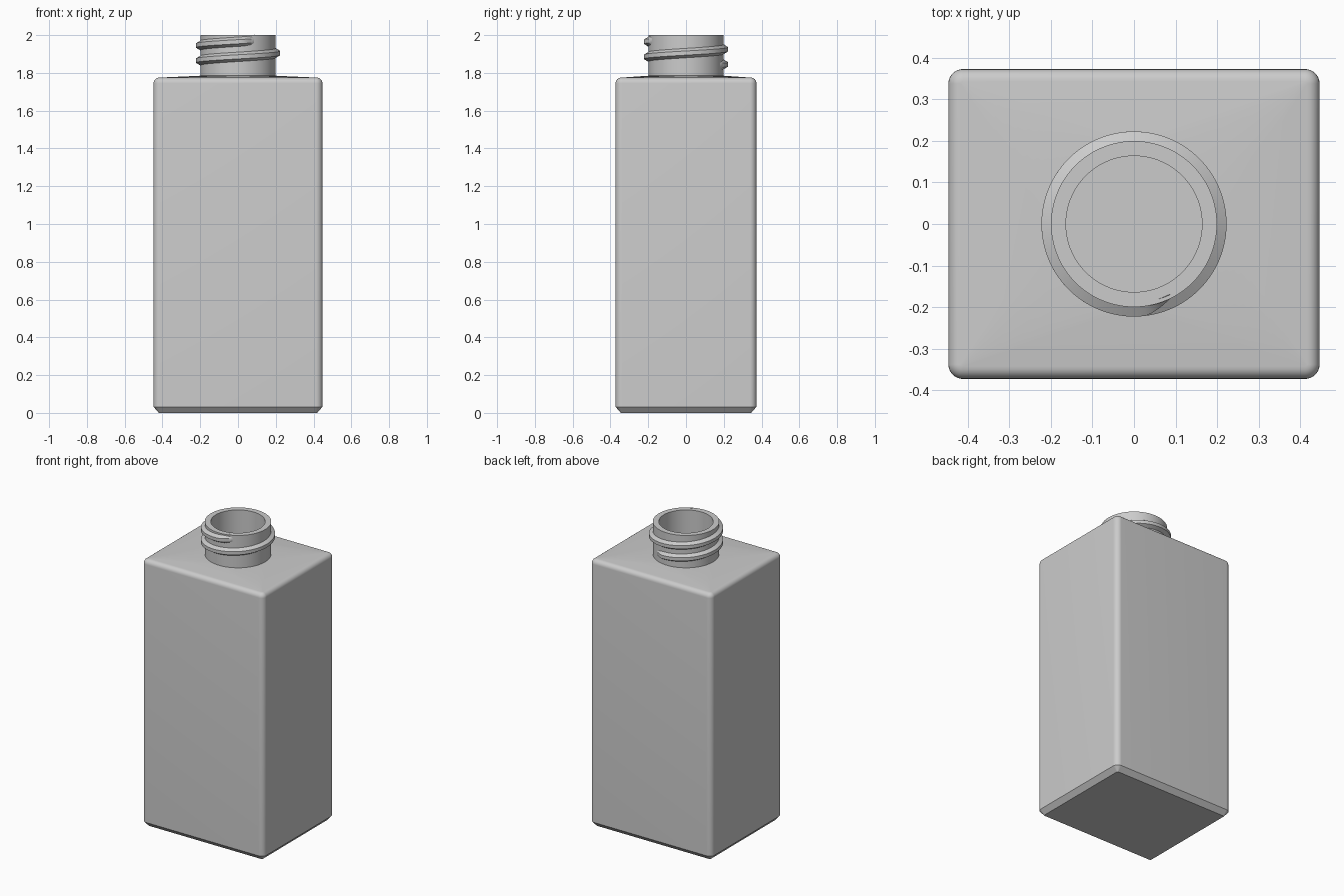
import bpy, bmesh
from math import sin, cos, pi, radians

if "Cube" in bpy.data.objects:
    bpy.data.objects.remove(bpy.data.objects["Cube"])

SEG = 16                      # points per quarter ring
HX, HY, CORNER = 0.447, 0.373, 0.035
WALL = 0.036


def rect_ring(inset, z):
    """Rounded rectangle, inset from the outer body wall."""
    r = max(CORNER - inset, 0.004)
    cx, cy = HX - inset - r, HY - inset - r
    pts = []
    for q, (sx, sy) in enumerate([(1, 1), (-1, 1), (-1, -1), (1, -1)]):
        for j in range(SEG):
            a = pi / 2 * (q + j / (SEG - 1))
            pts.append((sx * cx + r * cos(a), sy * cy + r * sin(a), z))
    return pts


def circle_ring(r, z):
    n = 4 * SEG
    return [(r * cos(2 * pi * (i + 0.5) / n), r * sin(2 * pi * (i + 0.5) / n), z)
            for i in range(n)]


def loft(name, rings):
    """Skin a list of equal closed rings and cap both ends."""
    bm = bmesh.new()
    loops = [[bm.verts.new(p) for p in ring] for ring in rings]
    n = len(rings[0])
    for a, b in zip(loops, loops[1:]):
        for i in range(n):
            k = (i + 1) % n
            bm.faces.new((a[i], a[k], b[k], b[i]))
    bm.faces.new(loops[0][::-1])
    bm.faces.new(loops[-1])
    bmesh.ops.recalc_face_normals(bm, faces=bm.faces)
    mesh = bpy.data.meshes.new(name)
    bm.to_mesh(mesh)
    bm.free()
    obj = bpy.data.objects.new(name, mesh)
    bpy.context.collection.objects.link(obj)
    bpy.ops.object.select_all(action='DESELECT')
    obj.select_set(True)
    bpy.context.view_layer.objects.active = obj
    bpy.ops.object.shade_smooth_by_angle(angle=radians(30))
    return obj


# Hollow bottle: outer skin up to the lip, then the cavity back down
rings = [rect_ring(0.028, 0), rect_ring(0.0, 0.032)]
FILLET = 0.03
for i in range(7):            # rounded shoulder edge
    t = pi / 2 * i / 6
    rings.append(rect_ring(FILLET * (1 - cos(t)), 1.745 + FILLET * sin(t)))
rings += [
    circle_ring(0.2, 1.785),      # neck
    circle_ring(0.2, 2.0),
    circle_ring(0.164, 2.0),      # lip
    circle_ring(0.164, 1.749),
    rect_ring(WALL, 1.740),       # cavity
    rect_ring(WALL, 0.05),
    rect_ring(WALL + 0.014, WALL),
]
loft("bottle_body", rings)

# Screw thread: trapezoid profile swept along a rising helix
START, END, TAPER, STEPS = 63, 657, 19, 150
thread = []
for i in range(STEPS + 1):
    deg = START + (END - START) * i / STEPS
    a = radians(deg)
    z = 1.885 + (deg - 270) / 360 * 0.08
    f = min(1, (deg - START) / TAPER, (END - deg) / TAPER)   # run-out at ends
    crest = 0.198 + 0.025 * max(f, 0)
    profile = [(0.19, -0.031), (crest, -0.011), (crest, 0.011), (0.19, 0.031)]
    thread.append([(r * cos(a), r * sin(a), z + dz) for r, dz in profile])
loft("neck_thread", thread)
